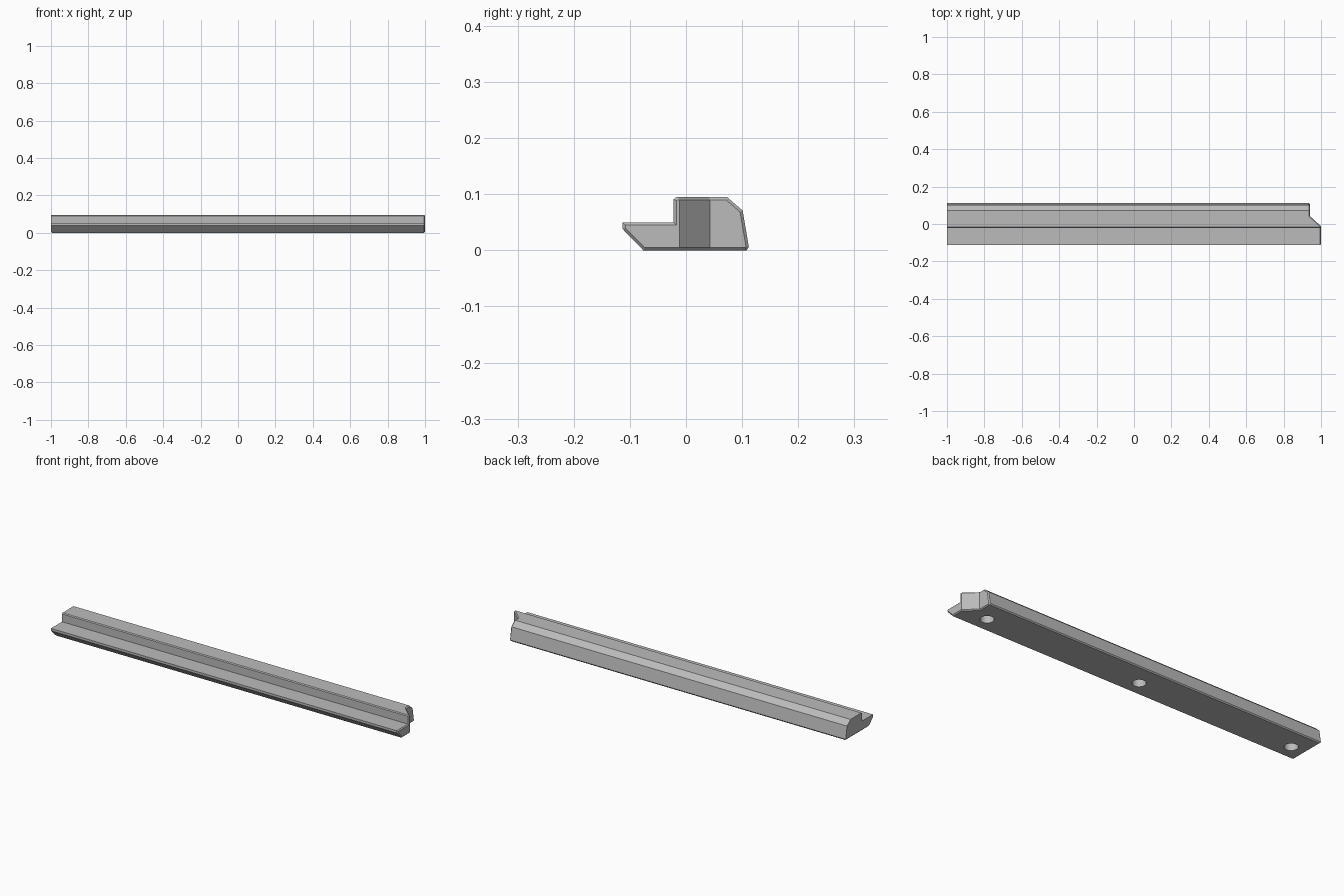
import bpy, bmesh

cube = bpy.data.objects.get("Cube")
if cube:
    bpy.data.objects.remove(cube, do_unlink=True)

grey = bpy.data.materials.new("grey_metal")
grey.use_nodes = True
colour = (0.5, 0.5, 0.5, 1)
grey.diffuse_color = colour
grey.node_tree.nodes["Principled BSDF"].inputs["Base Color"].default_value = colour

NOTCH_A, NOTCH_B, NOTCH_X = -0.012, 0.043, 0.94   # slanted cut on the +x end
H, EDGE = 0.095, 0.005


def end_x(y):
    t = min(max((y - NOTCH_A) / (NOTCH_B - NOTCH_A), 0), 1)
    return 1 + (NOTCH_X - 1) * t


# Cross-section (y, z), counter-clockwise, in three strips sharing cut lines
ledge = [(NOTCH_A, H), (-0.017, H), (-0.022, H - 0.004), (-0.022, 0.05),
         (-0.113, 0.05), (-0.113, 0.038), (-0.076, 0), (NOTCH_A, 0)]
middle = [(NOTCH_B, H), (NOTCH_A, H), (NOTCH_A, 0), (NOTCH_B, 0)]
back = [(NOTCH_B, 0), (0.108, 0), (0.112, 0.006), (0.101, 0.071),
        (0.073, H), (NOTCH_B, H)]
outline = ledge + back

# Rail body
bm = bmesh.new()
near = {p: bm.verts.new((-1, *p)) for p in outline}
far = {p: bm.verts.new((end_x(p[0]), *p)) for p in outline}
bm.faces.new([near[p] for p in outline])
caps = [bm.faces.new([far[p] for p in strip]) for strip in (ledge, middle, back)]
for p, q in zip(outline, outline[1:] + outline[:1]):
    bm.faces.new((near[p], near[q], far[q], far[p]))
bmesh.ops.recalc_face_normals(bm, faces=bm.faces)

# Chamfer the rim of the notched end and the bottom edge of the plain end
rim = [e for e in bm.edges if sum(f in caps for f in e.link_faces) == 1]
rim += [e for e in bm.edges if all(v.co.x < -0.99 and v.co.z < 0.001 for v in e.verts)]
bmesh.ops.bevel(bm, geom=rim, offset=EDGE, offset_type='OFFSET', segments=1,
                affect='EDGES', clamp_overlap=False)
bmesh.ops.recalc_face_normals(bm, faces=bm.faces)
mesh = bpy.data.meshes.new("rail")
bm.to_mesh(mesh)
bm.free()
mesh.materials.append(grey)
rail = bpy.data.objects.new("rail", mesh)
bpy.context.collection.objects.link(rail)

# Three blind round holes in the underside
bm = bmesh.new()
for x in (-0.92, -0.03, 0.86):
    made = bmesh.ops.create_cone(bm, cap_ends=True, segments=32, radius1=0.032,
                                 radius2=0.032, depth=0.08)
    bmesh.ops.translate(bm, verts=made["verts"], vec=(x, 0, 0))
cut_mesh = bpy.data.meshes.new("hole_cutter")
bm.to_mesh(cut_mesh)
bm.free()
cut_mesh.materials.append(grey)
cutter = bpy.data.objects.new("hole_cutter", cut_mesh)
cutter.hide_render = True
bpy.context.collection.objects.link(cutter)

holes = rail.modifiers.new("holes", 'BOOLEAN')
holes.operation = 'DIFFERENCE'
holes.solver = 'EXACT'
holes.object = cutter
bpy.context.view_layer.objects.active = rail
rail.select_set(True)
bpy.ops.object.modifier_apply(modifier="holes")
bpy.data.objects.remove(cutter, do_unlink=True)
bpy.ops.object.shade_smooth_by_angle(angle=0.3)
